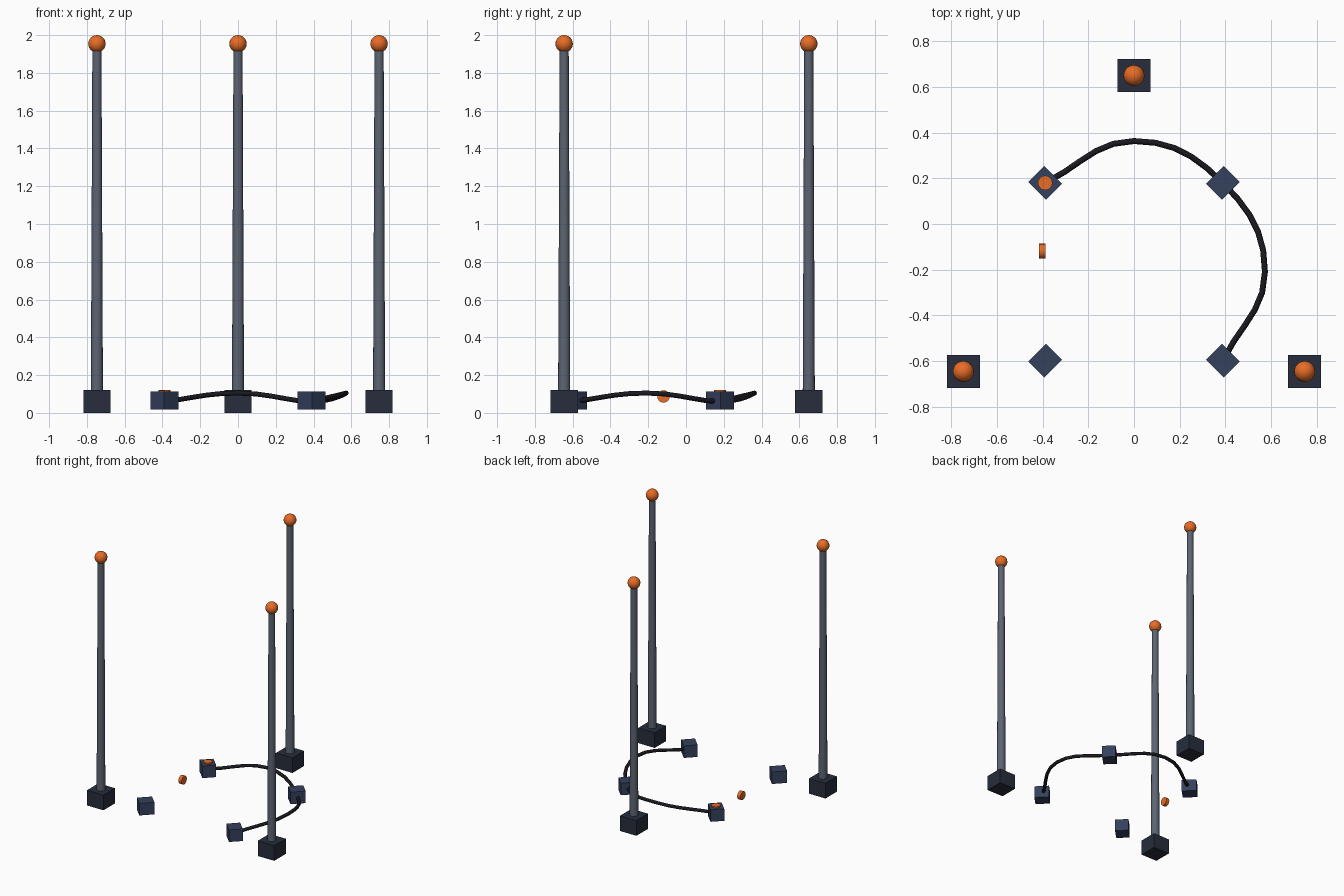
import bpy
import math

if "Cube" in bpy.data.objects:
    bpy.data.objects.remove(bpy.data.objects["Cube"])


def material(name, rgb):
    m = bpy.data.materials.new(name)
    m.diffuse_color = (*rgb, 1)
    m.use_nodes = True
    m.node_tree.nodes["Principled BSDF"].inputs["Base Color"].default_value = m.diffuse_color
    return m


DARK = material("dark_base", (0.02, 0.027, 0.045))
BLUE = material("navy", (0.035, 0.052, 0.11))
STEEL = material("steel_grey", (0.11, 0.13, 0.17))
ORANGE = material("orange", (0.8, 0.15, 0.02))
BLACK = material("black_rubber", (0.01, 0.01, 0.014))


def finish(name, mat, smooth=False):
    ob = bpy.context.object
    ob.name = name
    ob.data.materials.append(mat)
    if smooth:
        bpy.ops.object.shade_smooth_by_angle(angle=math.radians(40))
    return ob


def box(name, loc, size, mat, turn=0):
    bpy.ops.mesh.primitive_cube_add(size=1, location=loc, rotation=(0, 0, turn))
    bpy.context.object.scale = size
    bpy.ops.object.transform_apply(location=False, rotation=False, scale=True)
    return finish(name, mat)


def disc(name, loc, radius, depth, rot=(0, 0, 0)):
    bpy.ops.mesh.primitive_cylinder_add(vertices=16, radius=radius, depth=depth,
                                        location=loc, rotation=rot)
    return finish(name, ORANGE, True)


# Three tall posts: square base, tapered pole, ball on top
for tag, x, y in (("left", -0.747, -0.645), ("right", 0.747, -0.645), ("back", 0, 0.65)):
    box(f"{tag}_post_base", (x, y, 0.06), (0.144, 0.144, 0.12), DARK)
    bpy.ops.mesh.primitive_cone_add(vertices=16, radius1=0.032, radius2=0.024,
                                    depth=1.84, location=(x, y, 1.03))
    finish(f"{tag}_pole", STEEL, True)
    bpy.ops.mesh.primitive_uv_sphere_add(segments=20, ring_count=12, radius=0.046,
                                         location=(x, y, 1.954))
    finish(f"{tag}_post_ball", ORANGE, True)

# Four small blocks set radially on a circle
CY, RING = -0.209, 0.55
corners = []
for i, tag in enumerate(("back_right", "back_left", "front_left", "front_right")):
    a = math.radians(45 + 90 * i)
    x, y = RING * math.cos(a), CY + RING * math.sin(a)
    corners.append((x, y))
    box(f"{tag}_block", (x, y, 0.065), (0.11, 0.1, 0.095), BLUE, a)

# Orange button on one block, and the loose plug beside it
disc("block_button", (*corners[1], 0.114), 0.032, 0.016)
disc("loose_plug", (-0.401, -0.119, 0.087), 0.033, 0.028, (0, math.pi / 2, 0))

# Cable arching from block to block
path = [(*corners[1], 0.06), (0, 0.363, 0.105), (*corners[0], 0.06),
        (0.573, CY, 0.105), (*corners[3], 0.06)]
curve = bpy.data.curves.new("cable", "CURVE")
curve.dimensions = "3D"
curve.bevel_depth = 0.013
curve.bevel_resolution = 2
curve.resolution_u = 5
curve.use_fill_caps = True
spline = curve.splines.new("BEZIER")
spline.bezier_points.add(len(path) - 1)
for p, co in zip(spline.bezier_points, path):
    p.co = co
    p.handle_left_type = p.handle_right_type = "AUTO"
cable = bpy.data.objects.new("cable", curve)
bpy.context.collection.objects.link(cable)
curve.materials.append(BLACK)
